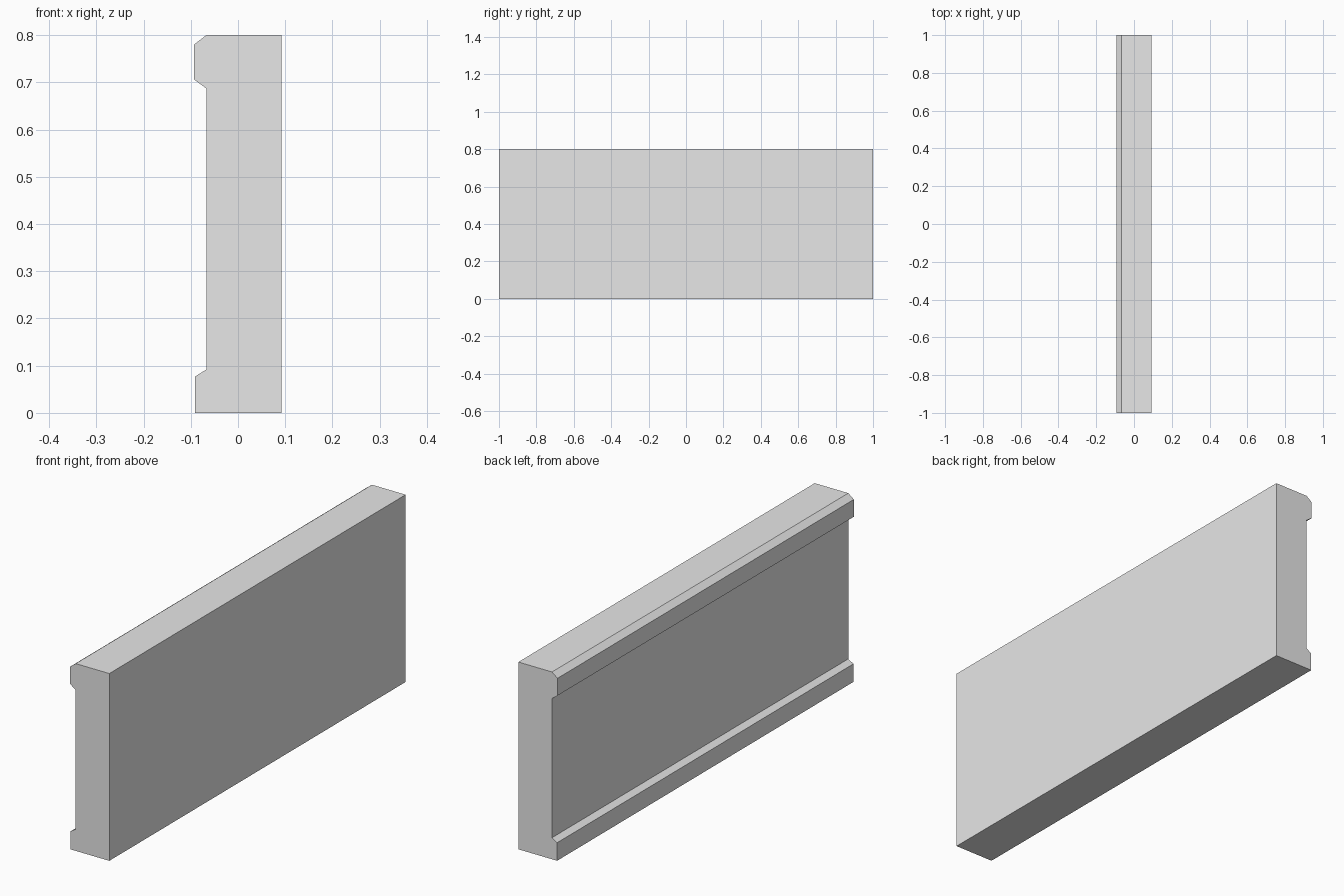
import bpy
import bmesh
from mathutils import Vector

cube = bpy.data.objects.get("Cube")
if cube:
    bpy.data.objects.remove(cube, do_unlink=True)

# Plain grey finish
grey = bpy.data.materials.new("light_grey")
grey.use_nodes = True
colour = (0.8, 0.8, 0.8, 1)
grey.diffuse_color = colour
grey.node_tree.nodes["Principled BSDF"].inputs["Base Color"].default_value = colour

LENGTH = 2.0
BACK, WEB, FOOT, HEAD = 0.092, -0.067, -0.091, -0.093

# Cross-section (x, z): flat back, chamfered head rail, recessed web, foot rail
profile = [
    (FOOT, 0), (BACK, 0), (BACK, 0.8),
    (WEB, 0.8), (HEAD, 0.78), (HEAD, 0.706), (WEB, 0.687),
    (WEB, 0.092), (FOOT, 0.077),
]


def extrude_profile(name, points, length, material):
    """Sweep a closed x-z outline along y, centred on the origin."""
    bm = bmesh.new()
    face = bm.faces.new([bm.verts.new((x, -length / 2, z)) for x, z in points])
    swept = bmesh.ops.extrude_face_region(bm, geom=[face], use_keep_orig=True)
    verts = [v for v in swept["geom"] if isinstance(v, bmesh.types.BMVert)]
    bmesh.ops.translate(bm, verts=verts, vec=Vector((0, length, 0)))
    bmesh.ops.recalc_face_normals(bm, faces=bm.faces)
    mesh = bpy.data.meshes.new(name)
    bm.to_mesh(mesh)
    bm.free()
    mesh.materials.append(material)
    obj = bpy.data.objects.new(name, mesh)
    bpy.context.collection.objects.link(obj)
    return obj


extrude_profile("moulded_panel", profile, LENGTH, grey)
